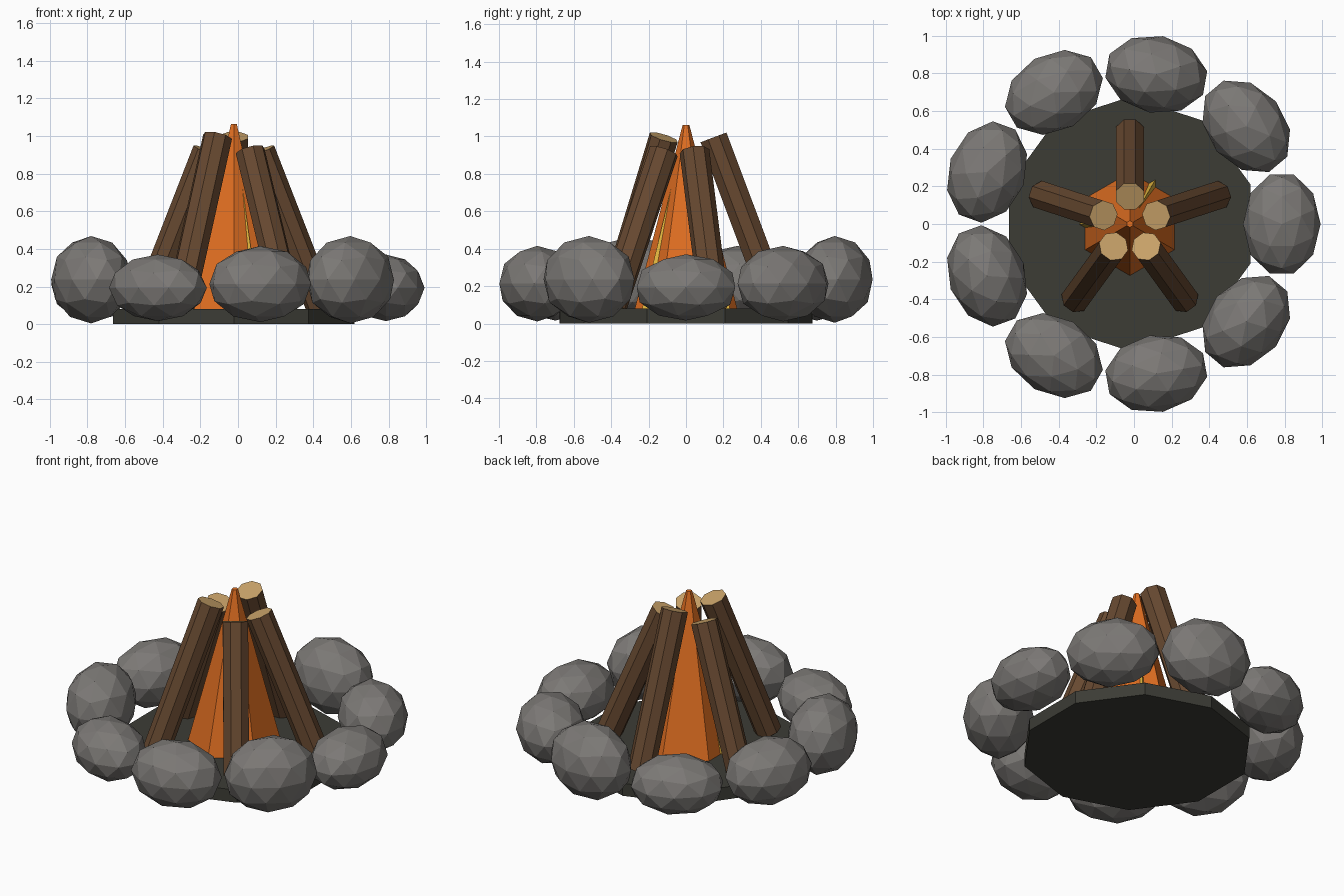
import bpy, bmesh, math
from mathutils import Vector, Matrix

if "Cube" in bpy.data.objects:
    bpy.data.objects.remove(bpy.data.objects["Cube"])

CX = -0.022          # centre of the ring of stones


def material(name, r, g, b):
    m = bpy.data.materials.new(name)
    m.diffuse_color = (r, g, b, 1)
    m.use_nodes = True
    m.node_tree.nodes["Principled BSDF"].inputs["Base Color"].default_value = m.diffuse_color
    return m


STONE = material("stone_grey", 0.20, 0.19, 0.18)
ASH = material("ash_dark", 0.045, 0.045, 0.036)
BARK = material("bark_brown", 0.135, 0.066, 0.030)
CUT = material("cut_wood_tan", 0.58, 0.36, 0.14)
ORANGE = material("flame_orange", 0.76, 0.16, 0.016)
YELLOW = material("flame_yellow", 0.87, 0.53, 0.055)


def finish(name, bm, *mats):
    bmesh.ops.recalc_face_normals(bm, faces=bm.faces)
    me = bpy.data.meshes.new(name)
    bm.to_mesh(me)
    bm.free()
    for m in mats:
        me.materials.append(m)
    ob = bpy.data.objects.new(name, me)
    bpy.context.collection.objects.link(ob)
    return ob


def frustum(name, n, r1, r2, p1, p2, side, phase, mats):
    """Tapered n-sided prism from p1 to p2; first corner at phase degrees from side."""
    p1, p2 = Vector(p1), Vector(p2)
    u = Vector(side).normalized()
    v = (p2 - p1).normalized().cross(u)
    bm = bmesh.new()
    rings = []
    for p, r in ((p1, r1), (p2, r2)):
        ring = []
        for k in range(n):
            a = math.radians(phase) + math.tau * k / n
            ring.append(bm.verts.new(p + r * (u * math.cos(a) + v * math.sin(a))))
        rings.append(ring)
    a, b = rings
    for k in range(n):
        j = (k + 1) % n
        bm.faces.new((a[k], a[j], b[j], b[k]))
    for ring in rings:                       # end caps use the last material
        bm.faces.new(ring).material_index = len(mats) - 1
    return finish(name, bm, *mats)


# Ash bed
frustum("ash_bed", 10, 0.675, 0.675, (CX, 0, 0), (CX, 0, 0.08), (1, 0, 0), 90, [ASH])

# Flames: six-sided outer, three-sided inner whose corners poke through
frustum("outer_flame", 6, 0.275, 0.018, (CX, 0, 0.075), (CX, 0, 1.062), (1, 0, 0), 90, [ORANGE])
frustum("inner_flame", 3, 0.272, 0.015, (CX, 0, 0.075), (CX, 0, 1.0), (1, 0, 0), 60, [YELLOW])

# Leaning logs, alternately short and long
for i in range(5):
    a = math.radians(18 + 72 * i)
    out = Vector((math.cos(a), math.sin(a), 0))
    tangent = (-math.sin(a), math.cos(a), 0)
    base = Vector((CX, 0, 0.09)) + out * 0.487
    top = Vector((CX, 0, 0.995 if i % 2 else 0.92)) + out * 0.147
    frustum(f"log_{i + 1}", 8, 0.08, 0.08, base, top, tangent, 22.5, [BARK, CUT])

# Ring of stones in three repeating heights
for i in range(9):
    a = math.radians(40 * i)
    h = (0.177, 0.202, 0.232)[i % 3]
    z = (0.193, 0.213, 0.236)[i % 3]
    bm = bmesh.new()
    bmesh.ops.create_icosphere(bm, subdivisions=2, radius=1)
    m = (Matrix.Translation((CX + 0.807 * math.cos(a), 0.807 * math.sin(a), z))
         @ Matrix.Rotation(a + math.pi / 2, 4, 'Z')
         @ Matrix.Diagonal((0.277, 0.206, h, 1)))
    bmesh.ops.transform(bm, matrix=m, verts=bm.verts)
    finish(f"stone_{i + 1}", bm, STONE)
